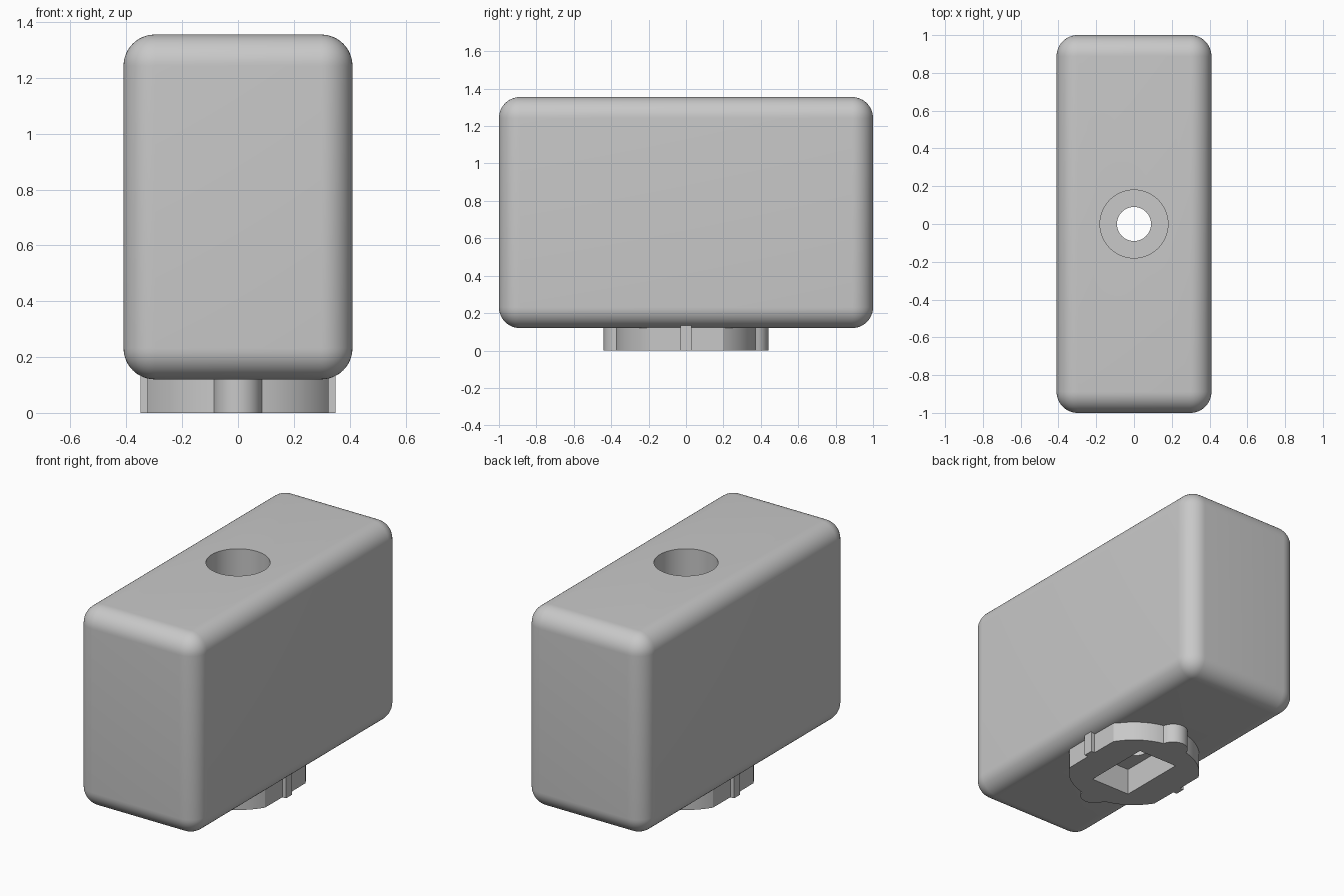
import bpy, bmesh
from math import cos, sin, atan2, radians, pi

default = bpy.data.objects.get("Cube")
if default:
    bpy.data.objects.remove(default, do_unlink=True)

grey = bpy.data.materials.new("plain_grey")
grey.use_nodes = True
grey.diffuse_color = (0.58, 0.58, 0.58, 1)
grey.node_tree.nodes["Principled BSDF"].inputs["Base Color"].default_value = grey.diffuse_color


def prism(name, outline, low, high):
    """Extrude a flat outline from height low to height high."""
    bm = bmesh.new()
    face = bm.faces.new([bm.verts.new((x, y, low)) for x, y in outline])
    top = bmesh.ops.extrude_face_region(bm, geom=[face])["geom"]
    verts = [v for v in top if isinstance(v, bmesh.types.BMVert)]
    bmesh.ops.translate(bm, verts=verts, vec=(0, 0, high - low))
    bmesh.ops.recalc_face_normals(bm, faces=bm.faces)
    mesh = bpy.data.meshes.new(name)
    bm.to_mesh(mesh)
    bm.free()
    mesh.materials.append(grey)
    obj = bpy.data.objects.new(name, mesh)
    bpy.context.collection.objects.link(obj)
    return obj


def rectangle(x, y):
    return [(-x, -y), (x, -y), (x, y), (-x, y)]


def arc(radius, start, end, steps, cy=0):
    angles = [start + (end - start) * i / steps for i in range(steps + 1)]
    return [(radius * cos(a), cy + radius * sin(a)) for a in angles]


def circle(radius):
    return arc(radius, 0, 2 * pi, 64)[:-1]


def apply(obj, modifier):
    bpy.context.view_layer.objects.active = obj
    bpy.ops.object.modifier_apply(modifier=modifier.name)


# Rounded block
body = prism("body", rectangle(0.41, 1.0), 0.12, 1.355)
bevel = body.modifiers.new("rounding", "BEVEL")
bevel.width = 0.112
bevel.segments = 12
bevel.limit_method = "NONE"
apply(body, bevel)

# Locking foot: flattened disc with side tabs and rounded end lobes
quarter = [(0.35, 0.03), (0.325, 0.03)]
quarter += arc(0.38, atan2(0.2, 0.325), atan2(0.37, 0.085), 14)
quarter += arc(0.085, radians(14), pi / 2, 10, cy=0.355)
half = quarter + [(-x, y) for x, y in reversed(quarter[:-1])]
outline = half + [(-x, -y) for x, y in half]
foot = prism("locking_foot", outline, 0, 0.15)

# Screw recess, screw hole and nut pocket
cutters = [
    prism("screw_recess_cutter", circle(0.18), 0.6, 1.5),
    prism("screw_hole_cutter", circle(0.09), -0.1, 0.7),
    prism("nut_pocket_cutter", rectangle(0.135, 0.215), -0.1, 0.165),
]
for part in (body, foot):
    for cutter in cutters:
        cut = part.modifiers.new("cut", "BOOLEAN")
        cut.object = cutter
        cut.operation = "DIFFERENCE"
        cut.solver = "EXACT"
        apply(part, cut)
for cutter in cutters:
    bpy.data.objects.remove(cutter, do_unlink=True)

# Smooth curves with sharp edges kept
for part in (body, foot):
    bpy.ops.object.select_all(action="DESELECT")
    part.select_set(True)
    bpy.context.view_layer.objects.active = part
    bpy.ops.object.shade_smooth_by_angle(angle=radians(30))
